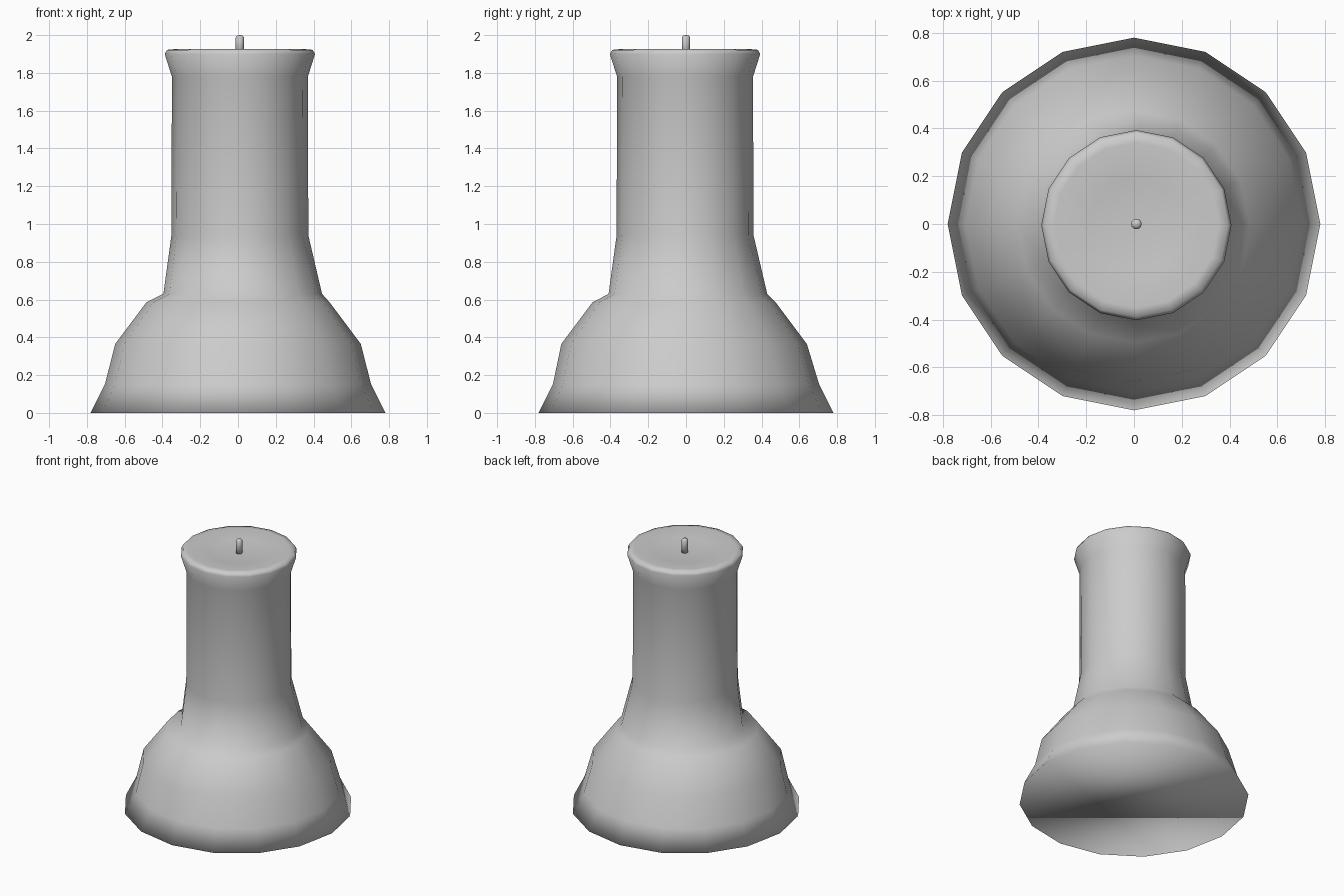
import bpy, bmesh
from math import sin, cos, tau

if "Cube" in bpy.data.objects:
    bpy.data.objects.remove(bpy.data.objects["Cube"])


def lathe(name, rings, sides, cap_bottom=True, cap_top=True):
    """Skin a stack of rings given as (radius, z, centre_x, centre_y)."""
    bm = bmesh.new()
    loops = []
    for r, z, cx, cy in rings:
        if r == 0:
            loops.append([bm.verts.new((cx, cy, z))])
        else:
            loops.append([bm.verts.new((cx + r * cos(tau * i / sides),
                                        cy + r * sin(tau * i / sides), z))
                          for i in range(sides)])
    for a, b in zip(loops, loops[1:]):
        for i in range(sides):
            j = (i + 1) % sides
            if len(b) == 1:
                bm.faces.new((a[i], a[j], b[0]))
            else:
                bm.faces.new((a[i], a[j], b[j], b[i]))
    if cap_bottom:
        bm.faces.new(loops[0][::-1])
    if cap_top and len(loops[-1]) > 1:
        bm.faces.new(loops[-1])
    for f in bm.faces:
        f.smooth = True
    mesh = bpy.data.meshes.new(name)
    bm.to_mesh(mesh)
    bm.free()
    obj = bpy.data.objects.new(name, mesh)
    bpy.context.collection.objects.link(obj)
    return obj


# flared foot, shoulder, neck and rolled lip with a shallow dished top
lathe("body", [
    (0.78, 0.00, 0.00, 0.00),
    (0.705, 0.15, 0.00, 0.00),
    (0.65, 0.365, 0.00, -0.01),
    (0.485, 0.585, 0.00, -0.01),
    (0.42, 0.63, 0.025, 0.01),
    (0.3625, 0.94, 0.01, -0.005),
    (0.36, 1.78, 0.01, -0.005),
    (0.398, 1.90, 0.01, -0.005),
    (0.385, 1.922, 0.01, -0.005),
    (0.345, 1.926, 0.01, -0.005),
    (0.20, 1.908, 0.01, -0.005),
    (0.00, 1.895, 0.01, -0.005),
], 16)

# small pin standing in the middle of the dish
lathe("top_pin", [
    (0.022, 1.88, 0.01, 0.0),
    (0.022, 1.988, 0.01, 0.0),
    (0.014, 1.998, 0.01, 0.0),
    (0.0, 2.0, 0.01, 0.0),
], 12)
